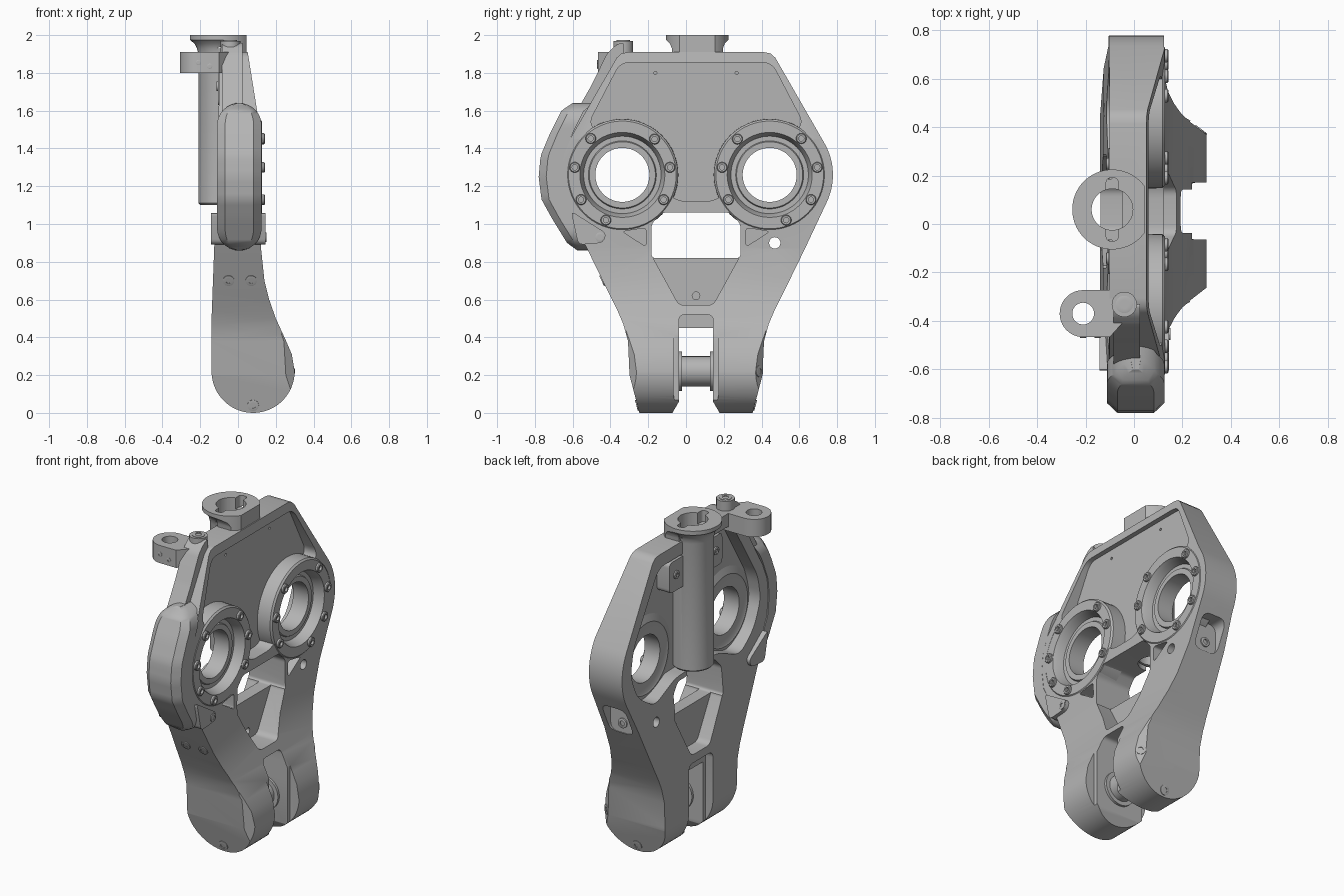
import bpy, bmesh, math
from mathutils import Vector

if "Cube" in bpy.data.objects:
    bpy.data.objects.remove(bpy.data.objects["Cube"], do_unlink=True)

MID = 0.053  # symmetry line of the frame along y
GREY = bpy.data.materials.new("machined_grey")
GREY.use_nodes = True
GREY.diffuse_color = (0.46, 0.46, 0.46, 1)
GREY.node_tree.nodes["Principled BSDF"].inputs["Base Color"].default_value = (0.46, 0.46, 0.46, 1)


def finish(name, bm):
    bmesh.ops.remove_doubles(bm, verts=bm.verts, dist=1e-5)
    bmesh.ops.recalc_face_normals(bm, faces=bm.faces)
    mesh = bpy.data.meshes.new(name)
    bm.to_mesh(mesh)
    bm.free()
    mesh.materials.append(GREY)
    ob = bpy.data.objects.new(name, mesh)
    bpy.context.collection.objects.link(ob)
    return ob


def prism(name, pts, axis, lo, hi):
    """Extrude a flat outline along one axis."""
    place = {"x": lambda a, b, t: (t, a, b), "y": lambda a, b, t: (a, t, b),
             "z": lambda a, b, t: (a, b, t)}[axis]
    bm = bmesh.new()
    rings = [[bm.verts.new(place(a, b, t)) for a, b in pts] for t in (lo, hi)]
    bm.faces.new(rings[0])
    bm.faces.new(rings[1])
    for i in range(len(pts)):
        j = (i + 1) % len(pts)
        bm.faces.new((rings[0][i], rings[0][j], rings[1][j], rings[1][i]))
    return finish(name, bm)


def lathe(name, profile, loc, axis, seg=48, closed=False):
    """Spin (radius, height) points around an axis."""
    bm = bmesh.new()
    turn = Vector((0, 0, 1)).rotation_difference(Vector(axis))
    rings = []
    for r, h in profile:
        ring = []
        for k in range(seg):
            a = 2 * math.pi * k / seg
            ring.append(bm.verts.new(turn @ Vector((r * math.cos(a), r * math.sin(a), h)) + Vector(loc)))
        rings.append(ring)
    pairs = list(zip(rings, rings[1:])) + ([(rings[-1], rings[0])] if closed else [])
    for p, q in pairs:
        for k in range(seg):
            m = (k + 1) % seg
            bm.faces.new((p[k], p[m], q[m], q[k]))
    return finish(name, bm)


def rod(name, r, lo, hi, loc, axis, seg=48):
    return lathe(name, [(0, lo), (r, lo), (r, hi), (0, hi)], loc, axis, seg)


def bolt(name, loc, axis, r=0.028, h=0.02):
    lathe(name, [(0, h * .3), (r * .5, h * .3), (r * .5, h), (r * .85, h), (r, h * .8), (r, -h), (0, -h)],
          loc, axis, 18)


def boolean(target, tool, op="DIFFERENCE"):
    mod = target.modifiers.new("cut", "BOOLEAN")
    mod.operation, mod.object, mod.solver = op, tool, "EXACT"
    bpy.context.view_layer.objects.active = target
    bpy.ops.object.modifier_apply(modifier=mod.name)
    bpy.data.objects.remove(tool, do_unlink=True)


def arc(cx, cy, r, a0, a1, n):
    angles = [math.radians(a0 + (a1 - a0) * i / n) for i in range(n + 1)]
    return [(cx + r * math.cos(a), cy + r * math.sin(a)) for a in angles]


def mirrored(half):
    return [(MID + a, b) for a, b in half] + [(MID - a, b) for a, b in reversed(half)]


def rounded(pts, r, n=5):
    out = []
    for i, p in enumerate(pts):
        p = Vector(p)
        ends = []
        for q in (pts[i - 1], pts[(i + 1) % len(pts)]):
            d = Vector(q) - p
            ends.append(p + d.normalized() * min(r, d.length * .45))
        for k in range(n + 1):
            t = k / n
            out.append(tuple(ends[0] * (1 - t) ** 2 + p * 2 * t * (1 - t) + ends[1] * t * t))
    return out


def box(y0, y1, z0, z1):
    return [(y0, z0), (y1, z0), (y1, z1), (y0, z1)]


# Frame: side outline crossed with front outline
side = [(.36, 1.91), (.395, 1.903), (.42, 1.88)] + arc(.39, 1.26, .335, 30, -25, 14) + [
    (.577, .87), (.46, .63), (.415, .54), (.385, .47), (.36, .38), (.352, .2),
    (.30, 0), (.125, 0), (.09, .06), (.09, .45)]
front = [(.045, 1.95), (.125, 1.45), (.122, .87), (.14, .7), (.165, .6), (.2, .5),
         (.255, .38), (.285, .31)] + arc(.08, .22, .22, 0, -180, 30) + [
    (-.14, .5), (-.125, .9), (-.105, 1.1), (-.10, 1.95)]
frame = prism("frame", mirrored(side), "x", -.5, .5)
boolean(frame, prism("front_cutter", front, "y", -1, 1), "INTERSECT")

# Pockets on both faces, window, panel recesses and fork reliefs
pocket = rounded(mirrored([(.40, 1.855), (.57, 1.53), (.10, 1.12)]), .05)
boolean(frame, prism("pocket_cutter", pocket, "x", .03, .5))
back = rounded(mirrored([(.36, 1.83), (.61, 1.42), (.64, 1.26), (.57, 1.1), (.42, 1.0), (.2, 1.09)]), .06)
boolean(frame, prism("back_cutter", back, "x", -.5, -.02))
window = rounded(mirrored([(.18, 1.06), (.235, 1.0), (.235, .82)]), .02)
boolean(frame, prism("window_cutter", window, "x", -.5, .5))
panel = rounded(mirrored([(.235, .835), (.09, .57)]), .03)
for lo, hi in ((.03, .5), (-.5, -.05)):
    boolean(frame, prism("panel_cutter", panel, "x", lo, hi))
relief = rounded(mirrored([(.118, .52), (.118, .05)]), .04)
for lo, hi in ((.24, .5), (-.5, -.09)):
    boolean(frame, prism("relief_cutter", relief, "x", lo, hi))
boolean(frame, prism("arch_cutter", rounded(mirrored([(.09, .52), (.09, .3)]), .03), "x", .05, .5))
for s in (-1, 1):
    yc = MID + s * .39
    tri = [(MID + s * a, b) for a, b in ((.39, .96), (.265, .98), (.265, .88))]
    boolean(frame, prism("gusset_cutter", rounded(tri, .02), "x", .03, .5))
    boolean(frame, rod("bore_cutter", .16, -.5, .5, (0, yc, 1.26), (1, 0, 0)))
    boolean(frame, rod("ring_seat_cutter", .29, -.005, .5, (0, yc, 1.26), (1, 0, 0), 64))
    boolean(frame, rod("pin_hole_cutter", .008, .02, .5, (0, MID + s * .215, 1.80), (1, 0, 0), 12))
    chamfer = [(.23, MID + s * .37), (.32, MID + s * .30), (.32, MID + s * .45)]
    boolean(frame, prism("leg_chamfer_cutter", chamfer, "z", -.1, .45))
boolean(frame, rod("side_hole_cutter", .03, -.5, .5, (0, .47, .90), (1, 0, 0), 20))
boolean(frame, rod("panel_hole_cutter", .02, 0, .5, (0, MID, .62), (1, 0, 0), 20))
boolean(frame, prism("scoop_cutter", rounded(box(-.08, .085, .86, 1.05), .05), "y", .62, .9))
boolean(frame, rod("stem_cutter", .085, 1.0, 2.2, (-.09, .06, 0), (0, 0, 1)))

# Bearing rings with their bolts
ring = [(.143, -.03), (.143, .075), (.175, .075), (.18, .065), (.205, .065), (.215, .105), (.225, .127),
        (.285, .127), (.295, .117), (.297, -.008), (.22, -.035), (.21, -.03)]
for s, word in ((-1, "front"), (1, "rear")):
    yc = MID + s * .39
    lathe(word + "_bearing_ring", ring, (0, yc, 1.26), (1, 0, 0), 64, True)
    for deg in (9, 48, 131, 171, 211, 250, -31):
        a = math.radians(deg)
        bolt(word + "_ring_bolt", (.122, yc - s * .255 * math.cos(a), 1.26 + .255 * math.sin(a)), (1, 0, 0))

# Vertical stem tube with neck and keyed flange
stem = lathe("stem_tube", [(0, 1.10), (0, 2.0), (.165, 2.0), (.165, 1.975), (.14, 1.955), (.127, 1.93),
                           (.12, 1.90), (.12, 1.11), (.11, 1.10)], (-.09, .06, 0), (0, 0, 1), 64, True)
neck = [(-.075, 1.88), (-.075, 1.93), (-.085, 1.955), (-.11, 1.98),
        (.23, 1.98), (.205, 1.955), (.195, 1.93), (.195, 1.88)]
neck_block = prism("stem_neck", neck, "x", -.09, .1)
corners = rod("neck_limit", .165, 1.8, 2.1, (-.09, .06, 0), (0, 0, 1), 64)
boolean(neck_block, corners, "INTERSECT")
boolean(stem, neck_block, "UNION")
boolean(stem, rod("stem_bore_cutter", .085, 1.0, 2.2, (-.09, .06, 0), (0, 0, 1)))
boolean(stem, prism("flange_cutter", box(-.3, .4, 1.0, 2.2), "x", .045, .3))
boolean(stem, prism("key_cutter", rounded(box(-.115, -.065, -.07, .19), .02), "z", 1.93, 2.1))

# Bolted pads beside the stem
for s in (-1, 1):
    yc = MID + s * .185
    prism("stem_pad", rounded(box(yc - .075, yc + .075, 1.63, 1.82), .03), "x", -.105, 0)
    bolt("pad_bolt", (-.105, yc + s * .01, 1.73), (-1, 0, 0), .025, .01)

# Fork pin, collars and screws
rod("fork_pin", .08, -.13, .13, (.08, MID, .22), (0, 1, 0))
for s in (-1, 1):
    rod("pin_collar", .105, .075, .12, (.08, MID, .22), (0, s, 0))
    bolt("fork_bolt", (.08, MID + s * .311, .04), (0, s * .97, -.25), .03, .005)
bolt("leg_side_bolt", (.276, MID + .334, .22), (.61, .79, 0), .03, .005)
bolt("scoop_bolt", (0, .62, .92), (0, 1, 0), .03, .01)
for x in (-.05, .07):
    bolt("leg_bolt", (x, -.443, .70), (0, -.9, -.44), .03, .004)

# Front guard: rounded cross-sections following a curved path
path = [(.86, -.575), (.90, -.63), (1.03, -.71), (1.13, -.765), (1.25, -.78),
        (1.36, -.77), (1.48, -.72), (1.6, -.66), (1.64, -.6)]


def depth(z):
    for (z0, y0), (z1, y1) in zip(path, path[1:]):
        if z <= z1:
            return y0 + (y1 - y0) * (z - z0) / (z1 - z0)
    return path[-1][1]


bm = bmesh.new()
rows = []
count = 40
for i in range(count + 1):
    z = 1.25 - .39 * math.cos(math.pi * i / count)
    d = max(0, abs(z - 1.25) - .272)
    w = max(.02, math.sqrt(max(0, .118 ** 2 - d * d)))
    y = depth(z)
    section = [(-w, .12), (-w, .04), (-w * .64, 0), (w * .64, 0), (w, .04), (w, .12)]
    rows.append([bm.verts.new((.007 + a, y + b, z)) for a, b in section])
for p, q in zip(rows, rows[1:]):
    for k in range(6):
        m = (k + 1) % 6
        bm.faces.new((p[k], p[m], q[m], q[k]))
bm.faces.new(rows[0])
bm.faces.new(rows[-1])
finish("front_guard", bm)

# Guard clamp at the lower end
clamp = rounded([(-.61, 1.07), (-.50, 1.0), (-.42, .95), (-.44, .90), (-.57, .89)], .03)
prism("guard_clamp", clamp, "x", -.142, .145)
bolt("clamp_bolt", (.145, -.455, .93), (1, 0, 0), .025, .006)

# Cable channel hugging the front edge, ending in a round head
channel = rounded([(-.33, 1.90), (-.33, 1.965), (-.375, 1.945), (-.42, 1.90), (-.50, 1.735), (-.60, 1.56),
                   (-.60, 1.46), (-.52, 1.5)], .02)
prism("cable_channel", channel, "x", -.085, .025)
rod("channel_head", .052, 1.88, 1.97, (-.04, -.332, 0), (0, 0, 1), 32)
bolt("head_bolt", (-.04, -.332, 1.968), (0, 0, 1), .036, .006)

# Side lug with eye
lug_shape = arc(-.21, -.37, .097, 90, 270, 20) + [(-.10, -.467), (-.04, -.40), (-.04, -.273)]
lug = prism("side_lug", lug_shape, "z", 1.80, 1.91)
boolean(lug, rod("lug_cutter", .045, 1.7, 2.0, (-.21, -.37, 0), (0, 0, 1), 32))
for x, z in ((-.21, 1.855), (-.15, 1.835)):
    bolt("lug_screw", (x, -.466, z), (0, -1, 0), .014, .004)

# Smooth rounded faces, keep edges crisp
bpy.ops.object.select_all(action="DESELECT")
for ob in bpy.context.collection.objects:
    if ob.type == "MESH" and ob.data.materials and ob.data.materials[0] == GREY:
        ob.select_set(True)
        bpy.context.view_layer.objects.active = ob
bpy.ops.object.shade_smooth_by_angle(angle=math.radians(32))
